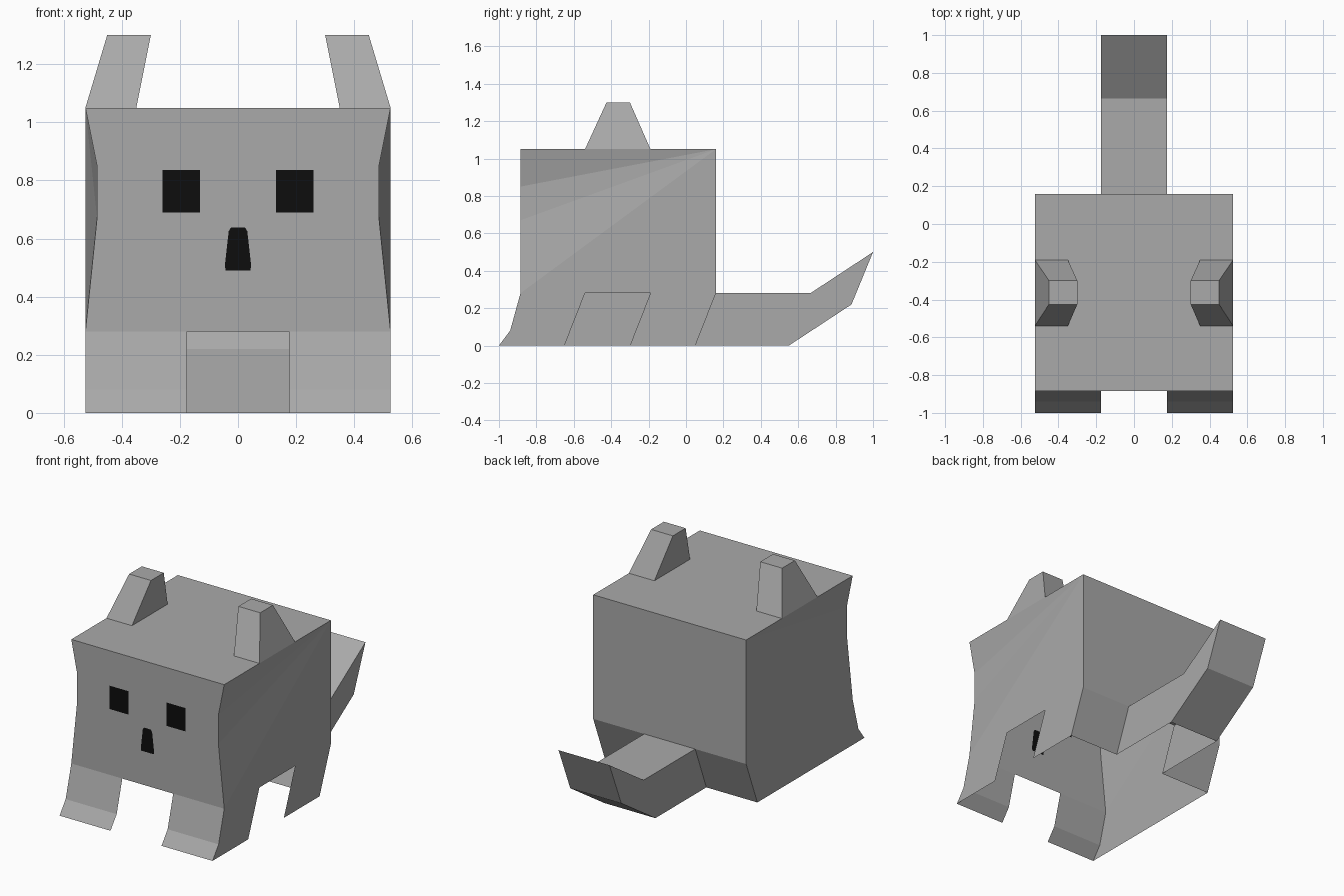
import bpy
from mathutils import Vector

if "Cube" in bpy.data.objects:
    bpy.data.objects.remove(bpy.data.objects["Cube"])


def material(name, rgb):
    m = bpy.data.materials.new(name)
    m.diffuse_color = (*rgb, 1)
    m.use_nodes = True
    m.node_tree.nodes["Principled BSDF"].inputs["Base Color"].default_value = m.diffuse_color
    return m


GREY = material("grey", (0.4, 0.4, 0.4))
BLACK = material("black", (0.004, 0.004, 0.004))


def sheet(name, panels, mat=GREY):
    """Open shell from flat panels; each panel is (points, outward direction)."""
    verts, faces, index = [], [], {}
    for pts, out in panels:
        pts = [Vector(p) for p in pts]
        normal = Vector()
        for a, b in zip(pts, pts[1:] + pts[:1]):
            normal += a.cross(b)
        if normal.dot(Vector(out)) < 0:
            pts.reverse()
        face = []
        for p in pts:
            key = tuple(round(c, 4) for c in p)
            if key not in index:
                index[key] = len(verts)
                verts.append(key)
            face.append(index[key])
        faces.append(face)
    mesh = bpy.data.meshes.new(name)
    mesh.from_pydata(verts, [], faces)
    mesh.materials.append(mat)
    ob = bpy.data.objects.new(name, mesh)
    bpy.context.collection.objects.link(ob)
    return ob


W, IN = 0.525, 0.175          # half width, inner edge of legs and tail
F, B = -0.885, 0.16           # front and back of body
Z0, Z1 = 0.28, 1.05           # belly and top of body
WAIST = [(0.485, 0.67), (0.485, 0.85)]

# body: open underneath, front panel pinched at the cheeks
half = [(W, Z0)] + WAIST + [(W, Z1)]
front = half + [(-x, z) for x, z in reversed(half)]
panels = [
    ([(x, F, z) for x, z in front], (0, -1, 0)),
    ([(-W, B, Z0), (W, B, Z0), (W, B, Z1), (-W, B, Z1)], (0, 1, 0)),
    ([(-W, F, Z1), (W, F, Z1), (W, B, Z1), (-W, B, Z1)], (0, 0, 1)),
]
for s in (-1, 1):
    rim = [(s * x, F, z) for x, z in reversed(half)] + [(s * W, B, Z0)]
    for a, b in zip(rim, rim[1:]):
        panels.append(([a, b, (s * W, B, Z1)], (s, 0, 0)))
sheet("body", panels)

# legs: front, back and outer skins only; the left side has no gap
TOE = [(F, Z0), (-0.94, 0.08), (-1.0, 0.0)]
HEEL = [(0.05, 0.0), (B, Z0)]
for s, side in ((-1, "left"), (1, "right")):
    panels = []
    for line, d in ((TOE, -1), (HEEL, 1)):
        for (y0, z0), (y1, z1) in zip(line, line[1:]):
            panels.append(([(s * IN, y0, z0), (s * W, y0, z0),
                            (s * W, y1, z1), (s * IN, y1, z1)], (0, d, 0)))
    if s < 0:
        outlines = [TOE + HEEL]
    else:
        outlines = [TOE + [(-0.65, 0), (-0.54, Z0)],
                    [(-0.19, Z0), (-0.30, 0)] + HEEL]
    for o in outlines:
        panels.append(([(s * W, y, z) for y, z in o], (s, 0, 0)))
    sheet(side + "_legs", panels)

# tail: sides, top, tip and raised underside, open below and at the body
root, bend, tip, low, under = (B, Z0), (0.665, Z0), (1.0, 0.5), (0.885, 0.22), (0.55, 0.0)
panels = []
for (a, b), out in (((root, bend), (0, 0, 1)), ((bend, tip), (0, -1, 1)),
                    ((tip, low), (0, 1, -0.4)), ((low, under), (0, 1, -1))):
    panels.append(([(-IN, *a), (IN, *a), (IN, *b), (-IN, *b)], out))
for s in (-1, 1):
    panels.append(([(s * IN, *p) for p in (root, bend, under, (0.05, 0.0))], (s, 0, 0)))
    panels.append(([(s * IN, *p) for p in (bend, tip, low, under)], (s, 0, 0)))
sheet("tail", panels)

# ears: tapered blocks leaning inwards
for s, side in ((-1, "left"), (1, "right")):
    def ring(x0, x1, y0, y1, z):
        return [Vector((s * x, y, z)) for x, y in ((x0, y0), (x1, y0), (x1, y1), (x0, y1))]
    low_ring = ring(0.35, W, -0.54, -0.19, Z1)
    top_ring = ring(0.30, 0.45, -0.425, -0.30, 1.3)
    centre = sum(low_ring + top_ring, Vector()) / 8
    panels = [(top_ring, (0, 0, 1))]
    for i in range(4):
        j = (i + 1) % 4
        quad = [low_ring[i], low_ring[j], top_ring[j], top_ring[i]]
        panels.append((quad, sum(quad, Vector()) / 4 - centre))
    sheet(side + "_ear", panels)


# eyes and nose: thin plates that show on both sides of the front panel
def plate(name, outline):
    sheet(name, [([(x, F + d * 0.003, z) for x, z in outline], (0, d, 0))
                 for d in (-1, 1)], BLACK)


for s, side in ((-1, "left"), (1, "right")):
    plate(side + "_eye", [(s * 0.13, 0.69), (s * 0.26, 0.69), (s * 0.26, 0.835), (s * 0.13, 0.835)])
nose = [(0.043, 0.49), (0.045, 0.51), (0.032, 0.625), (0.024, 0.638)]
plate("nose", nose + [(-x, z) for x, z in reversed(nose)])
